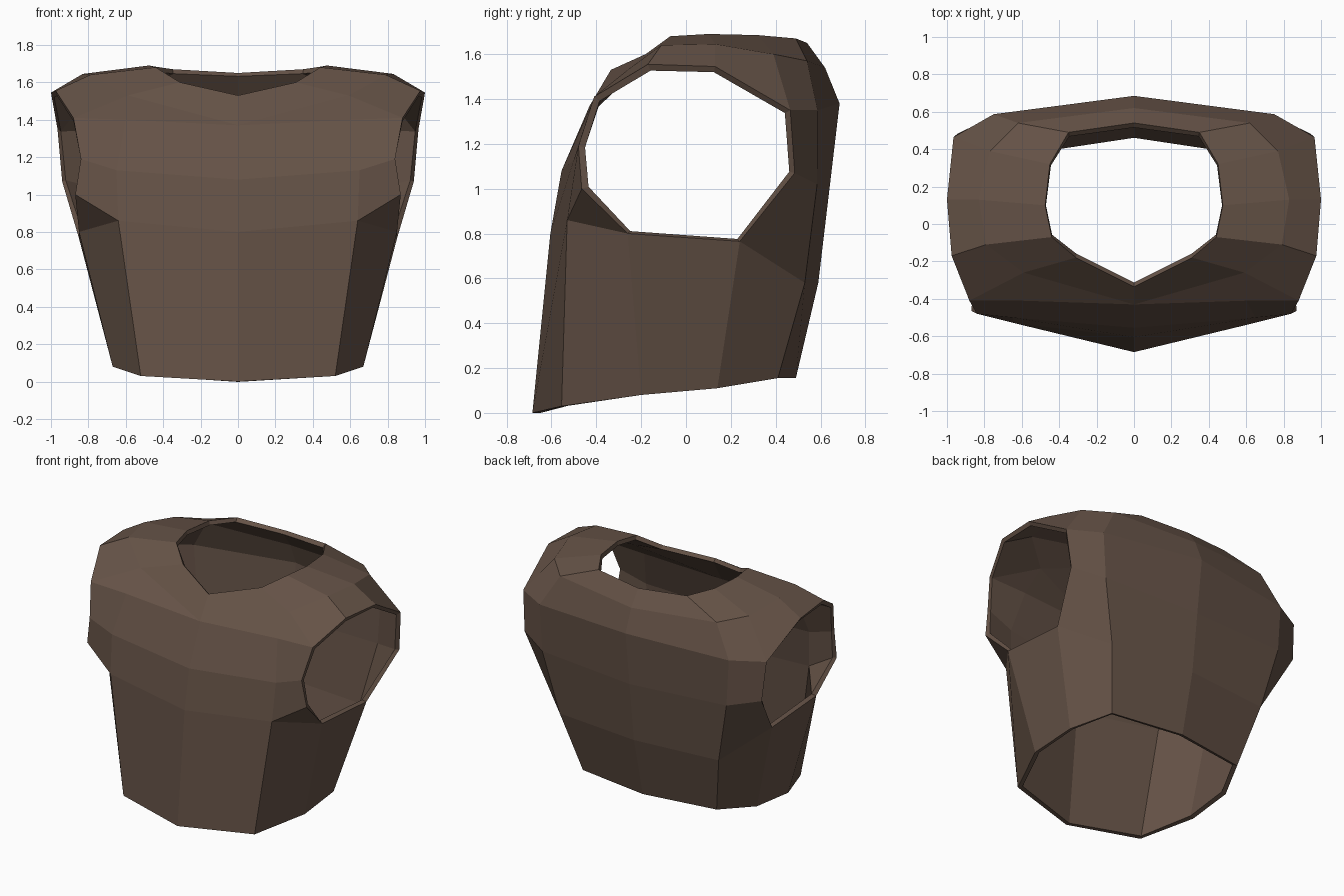
import bpy, bmesh

if "Cube" in bpy.data.objects:
    bpy.data.objects.remove(bpy.data.objects["Cube"])

# Right half of the vest as named edge lines (mirrored later)
neck = [(0, -.335, 1.53), (.31, -.18, 1.6), (.44, -.07, 1.68), (.475, .1, 1.69),
        (.45, .32, 1.685), (.35, .49, 1.67), (0, .54, 1.65)]
shoulder = [(.59, -.26, 1.53), (.79, -.11, 1.64), (.83, .13, 1.645), (.77, .39, 1.6)]
front_mid = [(0, -.685, 0), (0, -.605, .8), (0, -.555, 1.08), (0, -.43, 1.37)]
front_side = [(.52, -.555, .03), (.64, -.53, .86), (.65, -.5, 1.13), (.6, -.41, 1.4)]
back_mid = [(0, .49, .155), (0, .59, .58), (0, .64, 1.0), (0, .685, 1.38), (0, .62, 1.54)]
back_side = [(.53, .41, .155), (.63, .53, .58), (.73, .585, 1.02), (.75, .587, 1.35),
             (.62, .54, 1.57)]
hem = [front_side[0], (.67, -.2, .08), (.66, .14, .11), back_side[0]]
# Arm opening: over the top from the front, down the back, then up the front
arm = [(.88, -.41, 1.41), (.975, -.17, 1.555), (1, .13, 1.545), (.965, .465, 1.35),
       (.94, .485, 1.07), (.85, .24, .765), (.85, -.26, .8), (.87, -.465, 1.0),
       (.84, -.48, 1.19)]

bm = bmesh.new()
cache = {}


def face(*pts):
    verts = []
    for p in pts:
        if p not in cache:
            cache[p] = bm.verts.new(p)
        verts.append(cache[p])
    bm.faces.new(verts)


def strip(a, b):
    for i in range(len(a) - 1):
        face(a[i], a[i + 1], b[i + 1], b[i])


# Yoke around the neck and over the shoulders
strip(neck, [front_mid[3]] + shoulder + [back_side[4], back_mid[4]])
strip(shoulder, arm[:4])
face(front_mid[3], front_side[3], shoulder[0])
face(front_side[3], arm[0], shoulder[0])
face(shoulder[3], arm[3], back_side[3], back_side[4])
# Front and back panels
strip(front_mid, front_side)
strip(front_side[1:], [arm[7], arm[8], arm[0]])
face(front_side[1], arm[6], arm[7])
strip(back_mid, back_side)
strip(back_side[1:4], [arm[5], arm[4], arm[3]])
# Side panel under the arm
strip(hem, [front_side[1], arm[6], arm[5], back_side[1]])

bmesh.ops.recalc_face_normals(bm, faces=bm.faces)
bm.normal_update()
front = min(bm.faces, key=lambda f: f.calc_center_median().y)
if front.normal.y > 0:
    bmesh.ops.reverse_faces(bm, faces=bm.faces)

mesh = bpy.data.meshes.new("vest")
bm.to_mesh(mesh)
bm.free()
vest = bpy.data.objects.new("vest", mesh)
bpy.context.collection.objects.link(vest)

# Mirror and give the cloth its thickness
mirror = vest.modifiers.new("mirror", 'MIRROR')
mirror.use_clip = True
solid = vest.modifiers.new("thickness", 'SOLIDIFY')
solid.thickness = .03
solid.offset = -1
solid.use_even_offset = True

mat = bpy.data.materials.new("brown leather")
mat.diffuse_color = (.13, .085, .062, 1)
mat.use_nodes = True
mat.node_tree.nodes["Principled BSDF"].inputs["Base Color"].default_value = mat.diffuse_color
mesh.materials.append(mat)
